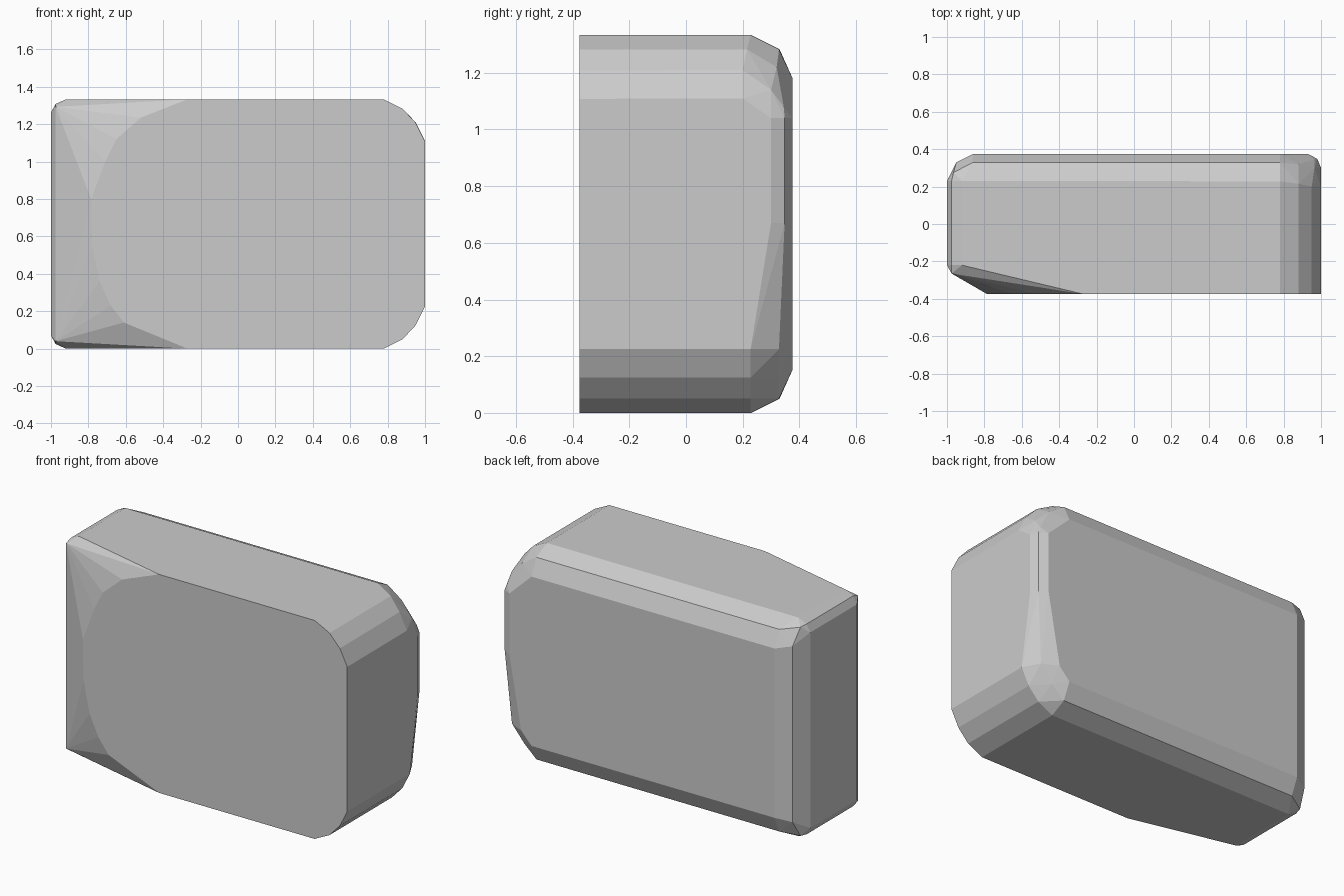
import bpy, bmesh, math

H = 1.333
points = []

def add(x, y, z):
    points.append((x, y, z))

def mirrored(x, y, z):
    # same point near the bottom and near the top
    add(x, y, z)
    add(x, y, H - z)

# flat front face: rounded right corners, broad rounded left end
for x, z in [(0.78, 0), (0.88, 0.05), (0.95, 0.125), (1, 0.225)]:
    mirrored(x, -0.375, z)
for x, z in [(-0.27, 0), (-0.61, 0.14), (-0.68, 0.23), (-0.74, 0.36), (-0.78, 0.55),
             (-0.785, 0.8), (-0.71, 1.0), (-0.65, 1.12), (-0.52, 1.235), (-0.27, H)]:
    add(x, -0.375, z)

# left side panel with small bevels, front and back
for x, y, z in [(-1, -0.22, 0.07), (-0.975, -0.22, 0.025), (-0.92, -0.22, 0),
                (-0.975, -0.265, 0.04),
                (-1, 0.23, 0.07), (-0.975, 0.23, 0.025), (-0.92, 0.23, 0),
                (-0.965, 0.275, 0.03), (-0.95, 0.33, 0.13), (-0.86, 0.33, 0.05)]:
    mirrored(x, y, z)

# back face, left end and long upper and lower bevels
mirrored(-0.86, 0.375, 0.15)
mirrored(0.78, 0.375, 0.15)
mirrored(0.78, 0.328, 0.05)
mirrored(0.78, 0.228, 0)

# lower right back corner, wide bevel
for p in [(0.88, 0.228, 0.05), (0.95, 0.228, 0.125), (1, 0.228, 0.225),
          (0.94, 0.265, 0.185), (0.945, 0.328, 0.225), (0.85, 0.375, 0.225),
          (0.865, 0.325, 0.125)]:
    add(*p)

# right back edge narrowing toward the top
for z in (0.67, 1.04):
    add(1, 0.30, z)
    add(0.98, 0.348, z)
    add(0.93, 0.375, z)

# upper right back corner
for p in [(0.88, 0.215, 1.283), (0.95, 0.2, 1.21), (1, 0.2, 1.11),
          (0.965, 0.30, 1.14), (0.88, 0.32, 1.22), (0.965, 0.345, 1.08)]:
    add(*p)

# the body is the convex skin over the outline points
bm = bmesh.new()
for p in points:
    bm.verts.new(p)
res = bmesh.ops.convex_hull(bm, input=bm.verts[:])
bmesh.ops.delete(bm, geom=[v for v in bm.verts if not v.link_faces], context='VERTS')
bmesh.ops.dissolve_limit(bm, angle_limit=math.radians(1), verts=bm.verts[:], edges=bm.edges[:])
bmesh.ops.recalc_face_normals(bm, faces=bm.faces[:])
mesh = bpy.data.meshes.new("rounded_block")
bm.to_mesh(mesh)
bm.free()
body = bpy.data.objects.new("rounded_block", mesh)
bpy.context.collection.objects.link(body)
